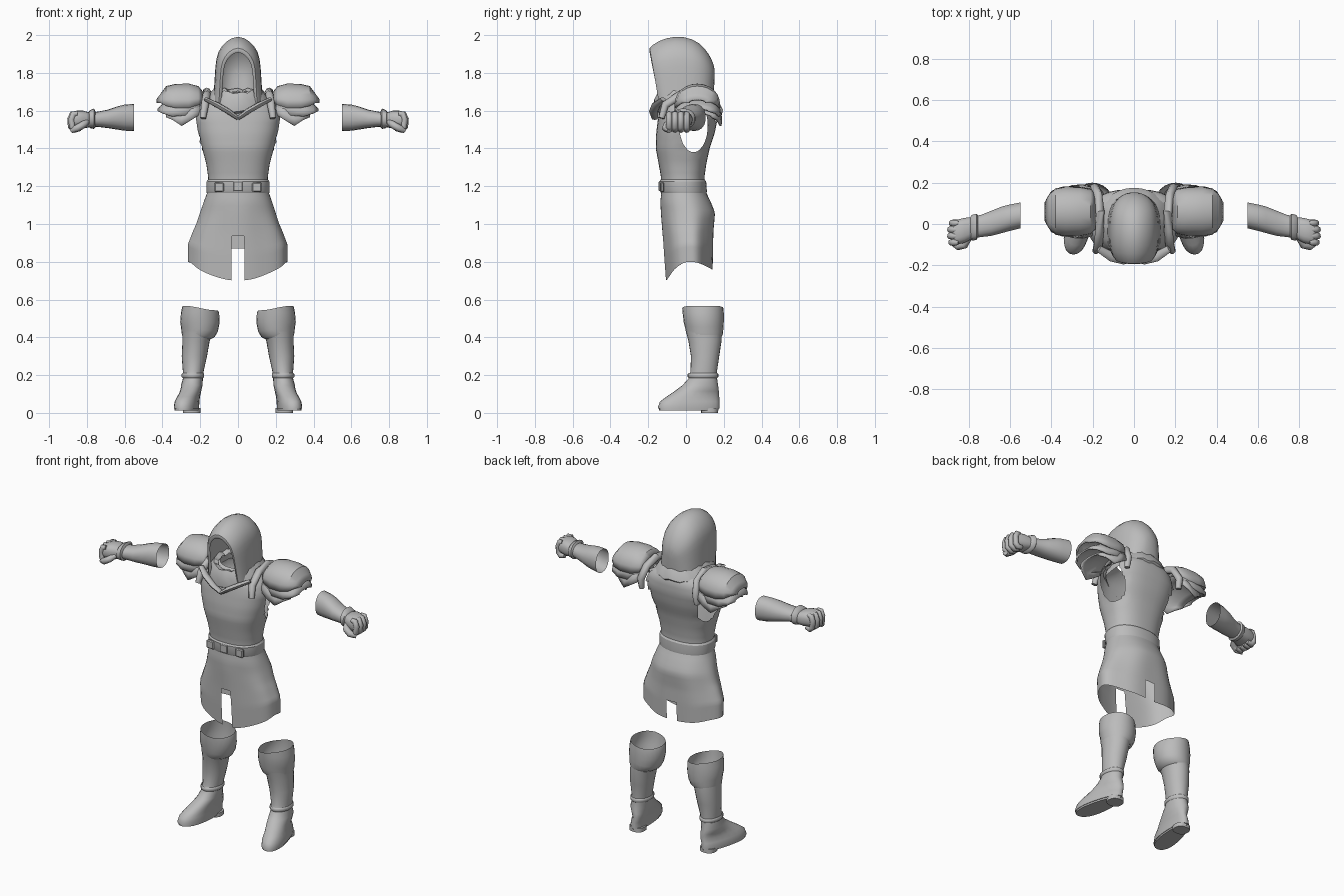
import bpy, bmesh, math
from mathutils import Vector

if "Cube" in bpy.data.objects:
    bpy.data.objects.remove(bpy.data.objects["Cube"])

grey = bpy.data.materials.new("plain_grey")
grey.diffuse_color = (0.5, 0.5, 0.5, 1)
grey.use_nodes = True
grey.node_tree.nodes["Principled BSDF"].inputs["Base Color"].default_value = grey.diffuse_color


def finish(bm, name, mirror=False, subsurf=0, thick=0, angle=50):
    bmesh.ops.recalc_face_normals(bm, faces=bm.faces)
    me = bpy.data.meshes.new(name)
    bm.to_mesh(me)
    bm.free()
    ob = bpy.data.objects.new(name, me)
    bpy.context.collection.objects.link(ob)
    me.materials.append(grey)
    if thick:
        m = ob.modifiers.new("thickness", "SOLIDIFY")
        m.thickness, m.offset = thick, -1
    if subsurf:
        ob.modifiers.new("smooth", "SUBSURF").levels = subsurf
        ob.modifiers["smooth"].render_levels = subsurf
    if mirror:
        ob.modifiers.new("mirror", "MIRROR").use_mirror_merge = False
    bpy.ops.object.select_all(action="DESELECT")
    bpy.context.view_layer.objects.active = ob
    ob.select_set(True)
    bpy.ops.object.shade_smooth_by_angle(angle=math.radians(angle))
    return ob


def loft(rings, closed=True, caps=(False, False)):
    bm = bmesh.new()
    rows = [[bm.verts.new(p) for p in r] for r in rings]
    n = len(rows[0])
    for a, b in zip(rows, rows[1:]):
        for i in range(n if closed else n - 1):
            j = (i + 1) % n
            bm.faces.new((a[i], a[j], b[j], b[i]))
    for row, cap in zip((rows[0], rows[-1]), caps):
        if cap:
            bm.faces.new(row)
    return bm


def spow(v, p):
    return math.copysign(abs(v) ** p, v)


def flat_ring(z, x0, x1, y0, y1, n=24, p=1.0):
    """Horizontal ring; starts at the front."""
    cx, cy, rx, ry = (x0 + x1) / 2, (y0 + y1) / 2, (x1 - x0) / 2, (y1 - y0) / 2
    return [Vector((cx + rx * spow(math.sin(t), p), cy - ry * spow(math.cos(t), p), z))
            for t in (2 * math.pi * i / n for i in range(n))]


def side_ring(x, y0, y1, z0, z1, n=18, p=0.9):
    """Upright ring facing along x."""
    return [Vector((x, v.x, v.y)) for v in flat_ring(0, y0, y1, z0, z1, n, p)]


def tube(name, pts, radius, mirror=True, n=8, flat=1.0):
    """Tapered tube through points, bent sections kept square to the path."""
    pts = [Vector(p) for p in pts]
    rings = []
    for i, p in enumerate(pts):
        d = (pts[min(i + 1, len(pts) - 1)] - pts[max(i - 1, 0)]).normalized()
        u = d.cross(Vector((0.3, 1, 0.1))).normalized()
        v = d.cross(u)
        r = radius * (0.75 if i in (0, len(pts) - 1) else 1)
        rings.append([p + u * r * flat * math.cos(2 * math.pi * k / n)
                      + v * r * math.sin(2 * math.pi * k / n) for k in range(n)])
    return finish(loft(rings, caps=(True, True)), name, mirror, angle=60)


# Tunic: rows of (z, half width, front y, back y, squareness)
keys = [(0.72, .262, -.105, .142, 1), (0.85, .262, -.115, .145, 1), (0.95, .235, -.122, .146, 1),
        (1.06, .20, -.132, .155, 1), (1.12, .18, -.135, .13, .95), (1.18, .158, -.13, .10, .9),
        (1.25, .158, -.133, .098, .85), (1.32, .168, -.145, .108, .82), (1.40, .19, -.16, .125, .8),
        (1.48, .212, -.158, .152, .78), (1.56, .225, -.148, .168, .76), (1.62, .21, -.138, .168, .78),
        (1.66, .165, -.12, .155, .85), (1.69, .11, -.09, .12, 1)]
N = 48


def tunic_at(z):
    for a, b in zip(keys, keys[1:]):
        if z <= b[0] + 1e-6:
            f = (z - a[0]) / (b[0] - a[0])
            return [u + (v - u) * f for u, v in zip(a, b)]
    return keys[-1]


rings = []
for k in range(45):
    z, w, yf, yb, p = tunic_at(0.72 + 0.97 * k / 44)
    ring = flat_ring(z, -w, w, yf, yb, N, p)
    for i, v in enumerate(ring):
        t = 2 * math.pi * i / N
        c = math.cos(t)
        if z < 1.0:      # wavy hem, deepest at the front
            hem = .80 - .10 * max(c, 0) ** 2 - .045 * max(-c, 0) ** 2
            v.z = 1 - (1 - z) * (1 - hem) / .28
        if z < 1.15:     # soft skirt folds
            s = 1 + .02 * math.sin(7 * t + 1) * min(1, (1.15 - z) / .2)
            v.x, v.y = v.x * s, v.y * s
    rings.append(ring)
bm = loft(rings)
HY, HZ, HA, HB = .04, 1.52, .075, .14     # arm hole ellipse


def in_hole(v):
    return abs(v.x) > .1 and ((v.y - HY) / HA) ** 2 + ((v.z - HZ) / HB) ** 2 < 1


slits, holes = [], []
for f in bm.faces:
    c = f.calc_center_median()
    if abs(c.x) < .032 and (c.z < .93 if c.y < 0 else c.z < .87):
        slits.append(f)
    elif in_hole(c):
        holes.append(f)
edge = {v for f in holes for v in f.verts}
bmesh.ops.delete(bm, geom=slits + holes, context="FACES")
for v in edge:
    if v.is_valid and v.is_boundary:
        a, b = (v.co.y - HY) / HA, (v.co.z - HZ) / HB
        r = math.hypot(a, b)
        v.co.y, v.co.z = HY + a / r * HA, HZ + b / r * HB
finish(bm, "tunic")

# Belt with buckle and pouches
belt = []
for z, g in ((1.165, .002), (1.175, .008), (1.225, .008), (1.235, .001)):
    _, w, yf, yb, p = tunic_at(z)
    belt.append(flat_ring(z, -w - g, w + g, yf - g, yb + g, N, p))
finish(loft(belt), "belt", angle=30)


def block(name, c, s, mirror=False):
    bm = bmesh.new()
    bmesh.ops.create_cube(bm, size=1)
    for v in bm.verts:
        v.co = Vector([v.co[i] * s[i] + c[i] for i in range(3)])
    bmesh.ops.bevel(bm, geom=list(bm.edges), offset=min(s) * .25, segments=1, affect="EDGES")
    return finish(bm, name, mirror, angle=30)


block("buckle", (0, -.139, 1.2), (.05, .012, .05))
block("belt_pouch", (.10, -.126, 1.195), (.05, .02, .05), True)

# Hood: pointed arches stacked from the face opening to the back
arch = [(1.08, 0), (1.02, .3), (.98, .55), (.9, .76), (.52, .92), (0, 1)]
arch = [(-u, h) for u, h in arch] + [(u, h) for u, h in arch[-2::-1]]
ribs = [(-.19, .08, 1.64, 1.915, .06), (-.205, .092, 1.63, 1.935, .055), (-.15, .118, 1.62, 1.98, .03),
        (-.06, .124, 1.63, 2.008, .01), (.04, .122, 1.64, 1.992, 0), (.10, .102, 1.65, 1.94, 0),
        (.14, .07, 1.67, 1.875, -.01), (.157, .03, 1.70, 1.81, -.01)]
rings = [[Vector((u * w, y + lean * (1 - h), zb + (zt - zb) * h)) for u, h in arch]
         for y, w, zb, zt, lean in ribs]
finish(loft(rings, False, (False, True)), "hood", subsurf=1)

# Cowl draped around the neck, dipping to a point on the chest
rings = []
for z, w, yf, yb, dip in ((1.70, .10, -.125, .11, .01), (1.715, .125, -.15, .135, .02),
                          (1.685, .15, -.17, .16, .03), (1.645, .175, -.168, .175, .05),
                          (1.635, .165, -.15, .165, .05)):
    r = flat_ring(z, -w, w, yf, yb, 32, .95)
    for i, v in enumerate(r):
        v.z += -dip * max(0, math.cos(2 * math.pi * i / 32)) ** 3 + .006 * math.sin(i * 2.4)
    rings.append(r)
finish(loft(rings), "cowl", angle=35)

# Crossed cloth ends on the chest
tube("scarf_fold", [(.17, -.12, 1.66), (.11, -.158, 1.63), (.05, -.172, 1.595), (.0, -.165, 1.56)], .024, flat=.6)
# Shoulder straps running front to back
tube("shoulder_strap", [(.185, -.13, 1.56), (.175, -.11, 1.63), (.165, -.03, 1.685), (.165, .06, 1.70),
                        (.175, .14, 1.67), (.19, .175, 1.60), (.19, .165, 1.54)], .022)


# Layered pauldrons: arched sections of (x, half depth, edge z, top z)
def shell(name, secs, cy=.06, n=12):
    rings = [[Vector((x, cy - d * math.cos(math.pi * i / n),
                      zb + (zt - zb) * spow(math.sin(math.pi * i / n), .8))) for i in range(n + 1)]
             for x, d, zb, zt in secs]
    return finish(loft(rings, False), name, True, thick=.01, angle=35)


shell("pauldron_top", [(.185, .085, 1.65, 1.70), (.21, .11, 1.63, 1.73), (.26, .12, 1.615, 1.743),
                       (.33, .122, 1.615, 1.742), (.38, .112, 1.625, 1.73), (.41, .085, 1.64, 1.69),
                       (.432, .045, 1.642, 1.66)])
shell("pauldron_middle", [(.20, .11, 1.60, 1.68), (.28, .125, 1.575, 1.69), (.35, .12, 1.57, 1.665),
                          (.40, .10, 1.585, 1.635), (.425, .06, 1.597, 1.612)])
shell("pauldron_bottom", [(.20, .12, 1.58, 1.66), (.25, .132, 1.55, 1.66), (.30, .128, 1.52, 1.64),
                          (.345, .11, 1.55, 1.61), (.38, .08, 1.565, 1.59)])

# Forearm, glove cuff and hand: (x, y0, y1, z0, z1)
arm = [(.55, -.022, .105, 1.492, 1.636), (.60, -.034, .095, 1.494, 1.632), (.64, -.045, .085, 1.50, 1.622),
       (.69, -.058, .065, 1.508, 1.605), (.74, -.064, .045, 1.514, 1.595), (.79, -.07, .035, 1.515, 1.59)]
finish(loft([side_ring(*a) for a in arm]), "forearm", True)
cuff = [(.755, -.062, .042, 1.513, 1.597), (.762, -.078, .05, 1.503, 1.612), (.785, -.082, .045, 1.508, 1.602),
        (.792, -.07, .035, 1.52, 1.59)]
finish(loft([side_ring(*a) for a in cuff]), "glove_cuff", True)
hand = [(.785, -.072, .034, 1.513, 1.59), (.82, -.092, .03, 1.505, 1.60), (.855, -.10, .022, 1.507, 1.60),
        (.882, -.098, .015, 1.515, 1.588)]
finish(loft([side_ring(*a, p=.75) for a in hand], caps=(False, True)), "hand", True)
for i in range(4):
    y, e = .004 - .031 * i, (-.008, 0, 0, -.006)[i]
    tube("finger_%d" % (i + 1), [(.85, y, 1.585), (.877 + e, y, 1.583), (.888 + e, y, 1.555),
                                 (.885 + e, y, 1.515), (.862, y, 1.499), (.835, y, 1.505)], .017)
tube("thumb", [(.80, -.07, 1.54), (.82, -.10, 1.525), (.85, -.108, 1.508), (.88, -.088, 1.495)], .02)

# Boot leg: (z, x0, x1, y0, y1)
leg = [(.43, .13, .296, .0, .188), (.38, .15, .294, .013, .188), (.30, .164, .298, .026, .176),
       (.22, .182, .292, .024, .164), (.18, .186, .292, .012, .165), (.145, .188, .302, -.02, .17)]
foot = [(.115, .188, .318, -.06, .174), (.085, .19, .338, -.105, .176), (.06, .193, .352, -.138, .177),
        (.035, .194, .357, -.147, .178), (.022, .194, .357, -.148, .178)]
rings = [flat_ring(*a) for a in leg]


def foot_ring(z, x0, x1, y0, y1):
    """Foot outline: narrow heel, broad toe turned outward."""
    r = flat_ring(z, x0, x1, y0, y1, p=.9)
    k = min(1, (.145 - z) / .06)
    for v in r:
        f = (v.y - y0) / (y1 - y0)               # 0 toe, 1 heel
        inner = (x1 - v.x) / (x1 - x0)
        v.x -= k * f * .065 * (1 - inner)
        v.x += k * (1 - f) * .02 * inner + k * .008 * (1 - f)
    return r


rings += [foot_ring(*a) for a in foot]
finish(loft(rings, caps=(False, True)), "boot", True, angle=55)
# Turned-over boot top
top = [(.555, .106, .294, -.02, .198), (.53, .10, .302, -.018, .20), (.48, .097, .306, -.012, .20),
       (.445, .106, .302, -.004, .198), (.415, .122, .299, .002, .195), (.40, .144, .296, .01, .19)]
rings = [flat_ring(*a) for a in top]
for r in rings[:1] + rings[3:]:
    for v in r:
        v.z += .012 * math.sin((v.x - .2) * 18)
finish(loft(rings), "boot_cuff", True)
# Sole and heel
sole = [foot_ring(z, .197, .353, -.143, .172) for z in (.026, .012)]
finish(loft(sole, caps=(True, True)), "sole", True, angle=30)
heel = [flat_ring(z, .198, .292, .08, .17, 16, .8) for z in (.025, 0)]
finish(loft(heel, caps=(True, True)), "heel", True, angle=30)
# Ankle strap
strap = [flat_ring(z, .184 - g, .294 + g, .014 - g, .166 + g) for z, g in ((.185, 0), (.19, .005), (.205, .005), (.21, 0))]
finish(loft(strap), "ankle_strap", True)
